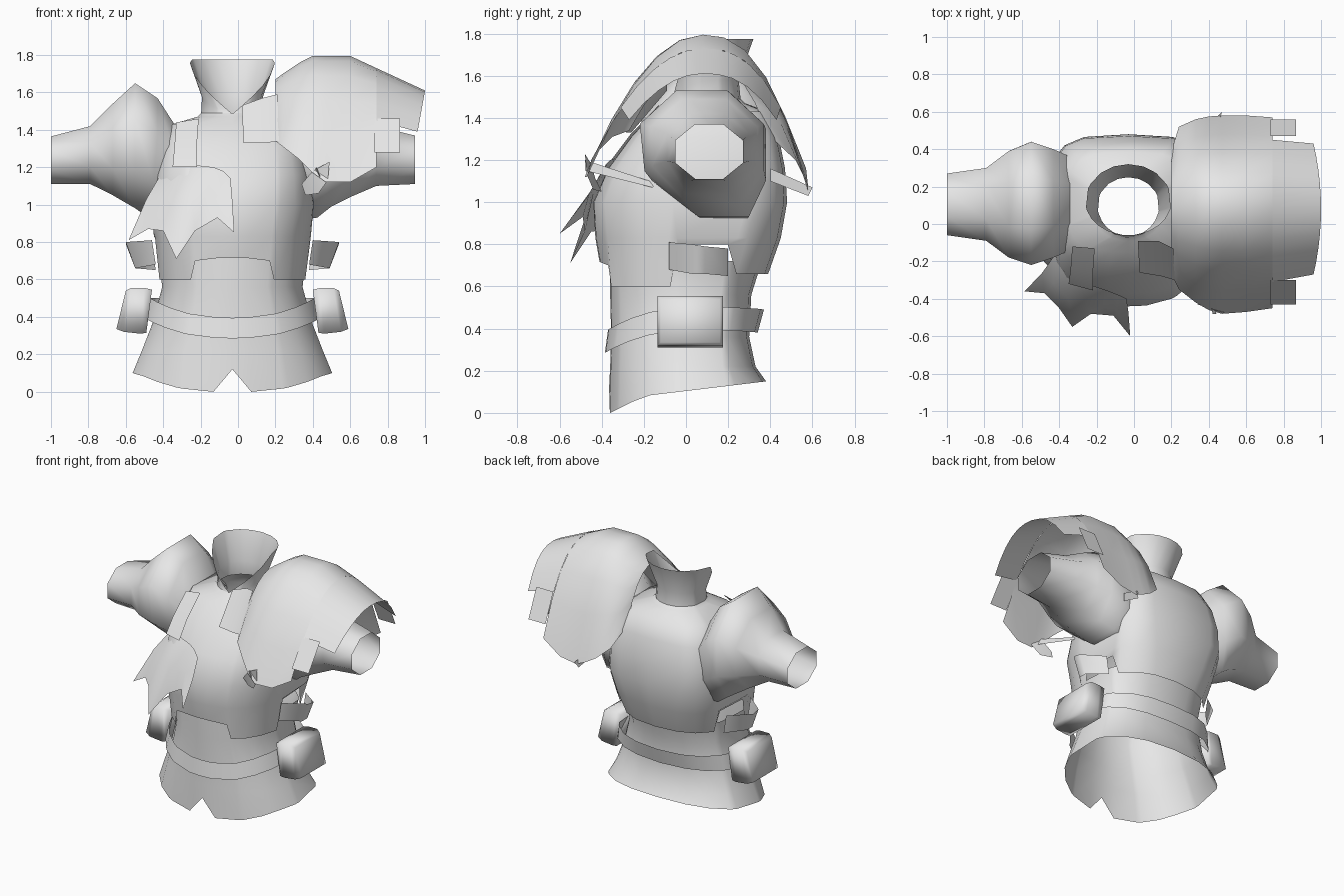
import bpy, bmesh, math
from math import sin, cos, radians

CX = -0.03  # symmetry plane of the garment
cloth = bpy.data.materials.new("light_grey_cloth")
cloth.diffuse_color = (0.8, 0.8, 0.8, 1)


def finish(name, bm, angle=50):
    bmesh.ops.recalc_face_normals(bm, faces=bm.faces)
    me = bpy.data.meshes.new(name)
    bm.to_mesh(me)
    bm.free()
    me.materials.append(cloth)
    ob = bpy.data.objects.new(name, me)
    bpy.context.collection.objects.link(ob)
    bpy.ops.object.select_all(action='DESELECT')
    ob.select_set(True)
    bpy.context.view_layer.objects.active = ob
    bpy.ops.object.shade_smooth_by_angle(angle=radians(angle))
    return ob


def loft(name, rows, closed=True, angle=50):
    bm = bmesh.new()
    vs = [[bm.verts.new(p) for p in r] for r in rows]
    n = len(rows[0])
    for a, b in zip(vs, vs[1:]):
        for i in range(n if closed else n - 1):
            j = (i + 1) % n
            bm.faces.new((a[i], a[j], b[j], b[i]))
    return finish(name, bm, angle)


def mirrored(pts):
    return [(2 * CX - x, y, z) for x, y, z in pts]


# body cross-sections, angle 0 faces the front; e and eb set how boxy front and back are
HALF = [8, 26, 30, 45, 60, 76, 80, 110, 118, 140, 160]
ANGLES = [0] + HALF + [180] + [-a for a in reversed(HALF)]


def spow(v, e):
    return math.copysign(abs(v) ** e, v)


def ring(w, f, b, z, cy=0.07, e=0.85, eb=None):
    out = []
    for a in ANGLES:
        s, c = sin(radians(a)), cos(radians(a))
        k = e if c > 0 or eb is None else eb
        y = cy - spow(c, k) * ((cy - f) if c > 0 else (b - cy))
        out.append((CX + w * spow(s, k), y, z(abs(a), y) if callable(z) else z))
    return out


# lower tunic with a notched, sloping hem
def hem(a, y):
    if a == 0:
        return 0.12
    return (y + 0.36) * 0.5 if y < -0.2 else 0.08 + (y + 0.2) * 0.12


loft("lower_tunic", [ring(0.40, -0.36, 0.36, 0.72), ring(0.38, -0.36, 0.31, 0.56),
                     ring(0.435, -0.355, 0.30, 0.36), ring(0.49, -0.36, 0.33, 0.22),
                     ring(0.54, -0.365, 0.38, hem)], angle=70)


# jacket with stepped lower edge, broad across the back
def jacket_hem(a, y):
    if a < 28:
        return 0.715 if a < 10 else 0.7
    if a < 78:
        return 0.6
    return 0.8 if a < 112 else 0.66


loft("jacket", [ring(0.40, -0.41, 0.39, jacket_hem), ring(0.425, -0.43, 0.45, 0.83, eb=0.72),
                ring(0.44, -0.44, 0.48, 1.0, e=0.78, eb=0.58), ring(0.42, -0.37, 0.47, 1.16, e=0.7, eb=0.52),
                ring(0.385, -0.26, 0.44, 1.31, e=0.65, eb=0.52), ring(0.325, -0.15, 0.385, 1.43, e=0.65, eb=0.55),
                ring(0.19, -0.09, 0.28, 1.47, 0.09, 0.9), ring(0.17, -0.07, 0.26, 1.49, 0.1, 1)], angle=70)

# flared collar, open in a V at the front
loft("collar", [ring(0.17, -0.07, 0.26, 1.48, 0.1, 1),
                ring(0.165, -0.065, 0.25, lambda a, y: 1.48 + 0.1 * min(1, a / 85), 0.1, 1),
                ring(0.23, -0.06, 0.32, lambda a, y: 1.485 + 0.29 * min(1, a / 85), 0.12, 1)])

# sleeves: x, y range, z range; the underside leans back and outward near the body
LEFT = [(-1.0, -0.06, 0.27, 1.11, 1.365), (-0.79, -0.09, 0.30, 1.11, 1.42),
        (-0.67, -0.18, 0.39, 1.05, 1.54), (-0.55, -0.22, 0.44, 0.98, 1.65),
        (-0.43, -0.18, 0.40, 0.93, 1.57), (-0.34, -0.14, 0.36, 0.92, 1.43)]
RIGHT = [(0.945, -0.05, 0.27, 1.11, 1.37), (0.74, -0.09, 0.30, 1.10, 1.42),
         (0.60, -0.17, 0.34, 1.04, 1.49), (0.50, -0.22, 0.37, 0.99, 1.53),
         (0.38, -0.20, 0.38, 0.93, 1.52), (0.29, -0.14, 0.36, 0.92, 1.43)]


def sleeve_ring(i, x, y0, y1, z0, z1):
    pts = []
    for a in range(22, 382, 45):
        y = (y0 + y1) / 2 + (y1 - y0) * 0.54 * cos(radians(a + 0.5))
        dz = (z1 - z0) * 0.54 * sin(radians(a + 0.5))
        low = max(0, -dz)
        lean = (0, 0, 0.1, 0.2, 0.3, 0.3)[i]
        out = (0, 0, 0, 0, 0.15, 0.25)[i] * math.copysign(1, x)
        pts.append((x + out * low, min(y + lean * low, y1), (z0 + z1) / 2 + dz))
    return pts


for name, spec in (("left_sleeve", LEFT), ("right_sleeve", RIGHT)):
    loft(name, [sleeve_ring(i, *s) for i, s in enumerate(spec)], angle=80)


# shoulder guard arches: x, top z, front y z, back y z
def arch(x, top, fy, fz, by, bz, lean=0):
    pts = []
    for i in range(-5, 6):
        u = abs(i) / 5
        ey, ez = (fy, fz) if i < 0 else (by, bz)
        drop = u ** (2 if i < 0 else 2.5)
        pts.append((x - lean * u * u, 0.08 + (ey - 0.08) * u, top - (top - ez) * drop))
    return pts


loft("shoulder_guard", [arch(0.2, 1.67, -0.27, 1.34, 0.39, 1.32), arch(0.24, 1.70, -0.35, 1.31, 0.52, 1.2),
                        arch(0.33, 1.76, -0.42, 1.24, 0.56, 1.12),
                        arch(0.40, 1.795, -0.46, 1.17, 0.575, 1.08), arch(0.47, 1.795, -0.48, 1.12, 0.58, 1.05),
                        arch(0.60, 1.795, -0.47, 1.12, 0.58, 1.07), arch(0.74, 1.73, -0.45, 1.2, 0.57, 1.16)],
     False, 70)
loft("outer_guard_plate", [arch(0.74, 1.73, -0.31, 1.45, 0.45, 1.45),
                           arch(1.0, 1.61, -0.27, 1.39, 0.43, 1.39, 0.04)], False)
loft("front_guard_tab", [[(0.73, -0.30, 1.46), (0.865, -0.30, 1.46)],
                         [(0.73, -0.43, 1.28), (0.865, -0.43, 1.28)]], False)
loft("back_guard_tab", [[(0.73, 0.47, 1.46), (0.865, 0.47, 1.46)],
                        [(0.73, 0.56, 1.26), (0.865, 0.56, 1.26)]], False)
# collar pad below the guard
loft("guard_pad", [[(0.02, -0.09, 1.53), (0.13, -0.09, 1.57), (0.21, -0.13, 1.59)],
                   [(0.03, -0.26, 1.33), (0.15, -0.28, 1.33), (0.22, -0.30, 1.34)]], False)
# strap and buckle that hold the guard
loft("guard_strap", [[(0.42, -0.48, 1.2), (0.36, -0.14, 1.09)],
                     [(0.44, -0.48, 1.15), (0.38, -0.16, 1.07)]], False)
loft("guard_buckle", [[(0.34, -0.43, 1.11), (0.40, -0.45, 1.18), (0.49, -0.48, 1.23)],
                      [(0.36, -0.40, 1.05), (0.43, -0.44, 1.06), (0.48, -0.47, 1.13)]], False)
loft("rear_strap_tab", [[(0.42, 0.40, 1.16), (0.42, 0.40, 1.10)],
                        [(0.47, 0.60, 1.07), (0.45, 0.58, 1.03)]], False)

# ragged cloth flap over the left chest
loft("chest_flap", [
    [(-0.42, -0.16, 1.15), (-0.36, -0.22, 1.18), (-0.30, -0.28, 1.20), (-0.22, -0.33, 1.21),
     (-0.13, -0.36, 1.2), (-0.08, -0.38, 1.18), (-0.04, -0.40, 1.14)],
    [(-0.49, -0.26, 1.03), (-0.43, -0.32, 1.05), (-0.35, -0.40, 1.04), (-0.25, -0.435, 1.06),
     (-0.17, -0.445, 1.06), (-0.10, -0.455, 1.05), (-0.03, -0.47, 1.02)],
    [(-0.585, -0.36, 0.81), (-0.48, -0.37, 0.87), (-0.40, -0.45, 0.86), (-0.33, -0.55, 0.71),
     (-0.23, -0.48, 0.86), (-0.11, -0.49, 0.93), (-0.02, -0.60, 0.85)]], False, 80)

# chest harness strips lying on the jacket
loft("chest_strip", [[(-0.33, -0.12, 1.44), (-0.21, -0.13, 1.46)], [(-0.34, -0.25, 1.31), (-0.22, -0.265, 1.32)],
                     [(-0.35, -0.32, 1.2), (-0.22, -0.355, 1.2)]], False)


# belt, lower at the front than over the hips and back
def belt_z(base):
    return lambda a, y: base + (0.11 * sin(radians(a)) ** 2 if a < 90 else 0.11 - 0.015 * (a - 90) / 90)


loft("belt", [ring(0.45, -0.37, 0.37, belt_z(0.395)), ring(0.475, -0.385, 0.34, belt_z(0.285))], angle=70)

# hip pouches and side loops, built once and mirrored
for side in ("left", "right"):
    flip = (lambda p: p) if side == "left" else mirrored
    sections = [(-0.46, -0.49, 0.545, 0.315, 0.0), (-0.50, -0.52, 0.555, 0.31, 0.0),
                (-0.57, -0.61, 0.555, 0.32, 0.0), (-0.60, -0.65, 0.54, 0.335, 0.015)]
    bm = bmesh.new()
    prev = None
    for xt, xb, zt, zb, d in sections:
        pts = [(xt, -0.135 + d, zt), (xt, 0.175 - d, zt), (xb, 0.175 - d, zb), (xb, -0.135 + d, zb)]
        cur = [bm.verts.new(p) for p in flip(pts)]
        if prev:
            for i in range(4):
                j = (i + 1) % 4
                bm.faces.new((prev[i], prev[j], cur[j], cur[i]))
        else:
            bm.faces.new(cur)
        prev = cur
    bm.faces.new(prev)
    finish(side + "_pouch", bm, 100)
    loft(side + "_side_loop", [
        flip([(-0.46, -0.08, 0.81), (-0.60, 0.03, 0.80), (-0.60, 0.09, 0.79), (-0.46, 0.2, 0.78)]),
        flip([(-0.44, -0.08, 0.68), (-0.55, 0.03, 0.66), (-0.55, 0.09, 0.66), (-0.44, 0.2, 0.65)])], False)
